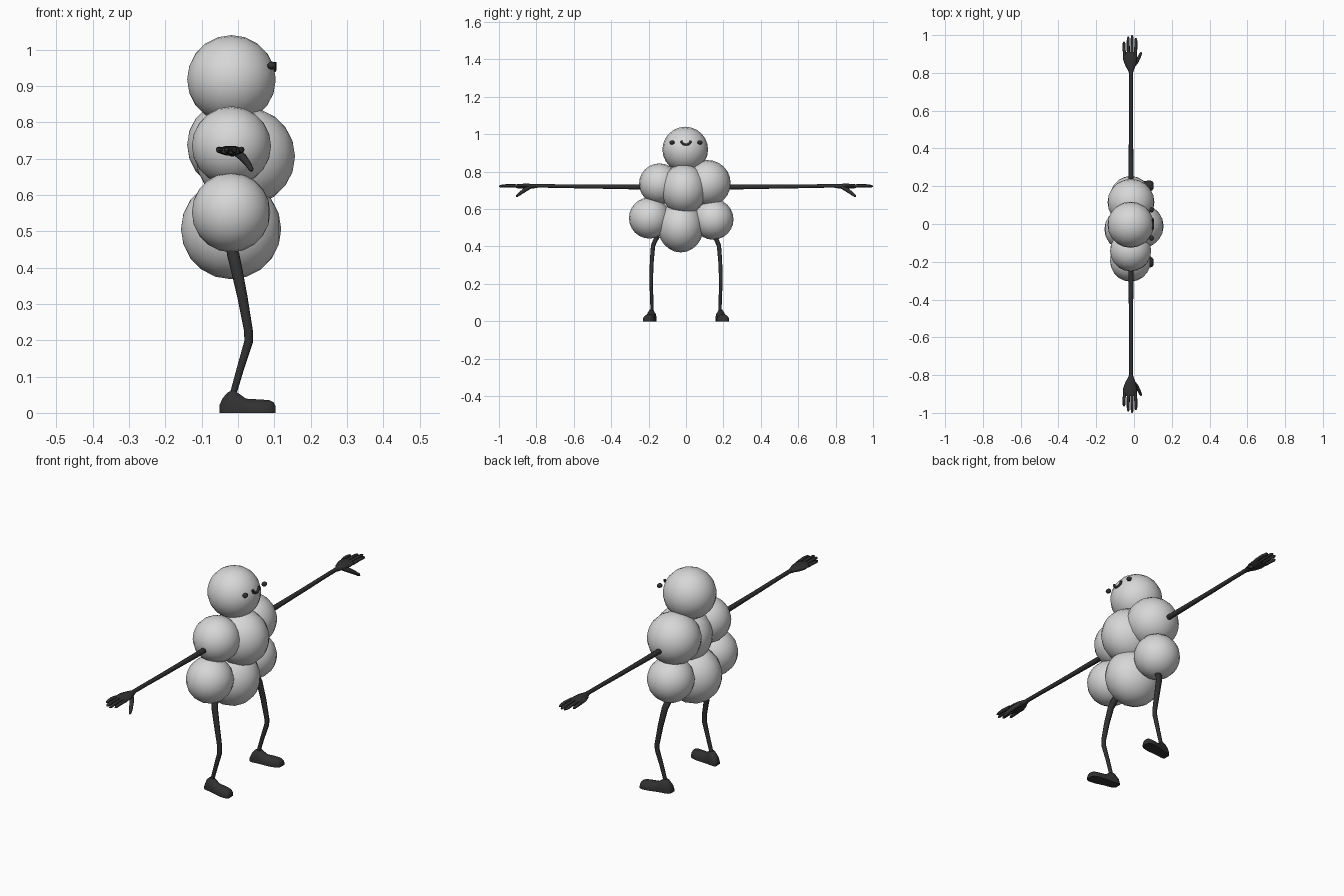
import bpy, bmesh, math
from mathutils import Vector, Matrix


def material(name, v):
    m = bpy.data.materials.new(name)
    m.diffuse_color = (v, v, v, 1)
    return m


PALE = material("pale grey", 0.68)
DARK = material("charcoal", 0.03)


def finish(bm, name, mat, angle=60):
    bmesh.ops.recalc_face_normals(bm, faces=bm.faces)
    me = bpy.data.meshes.new(name)
    bm.to_mesh(me)
    bm.free()
    ob = bpy.data.objects.new(name, me)
    bpy.context.collection.objects.link(ob)
    me.materials.append(mat)
    bpy.ops.object.select_all(action='DESELECT')
    ob.select_set(True)
    bpy.context.view_layer.objects.active = ob
    bpy.ops.object.shade_smooth_by_angle(angle=math.radians(angle))
    return ob


def ball(name, centre, radii, mat, segments=24, rings=10):
    # sphere with its poles facing front and back along x
    bm = bmesh.new()
    mtx = (Matrix.Translation(centre) @ Matrix.Diagonal((*radii, 1))
           @ Matrix.Rotation(math.pi / 2, 4, 'Y'))
    bmesh.ops.create_uvsphere(bm, u_segments=segments, v_segments=rings, radius=1, matrix=mtx)
    return finish(bm, name, mat)


def skin(bm, rings):
    # joins a list of equal point rings into a closed skin
    loops = [[bm.verts.new(p) for p in r] for r in rings]
    n = len(loops[0])
    for a, b in zip(loops, loops[1:]):
        for i in range(n):
            j = (i + 1) % n
            bm.faces.new((a[i], a[j], b[j], b[i]))
    bm.faces.new(loops[0])
    bm.faces.new(loops[-1])


def tube(bm, path, side, n=10):
    # path entries: (point, half width along side, half thickness)
    pts = [Vector(p[0]) for p in path]
    rings = []
    for k, (_, a, b) in enumerate(path):
        t = (pts[min(k + 1, len(pts) - 1)] - pts[max(k - 1, 0)]).normalized()
        u = Vector(side)
        u = (u - t * u.dot(t)).normalized()
        v = t.cross(u)
        rings.append([pts[k] + u * a * math.cos(w) + v * b * math.sin(w)
                      for w in (math.tau * i / n for i in range(n))])
    skin(bm, rings)


# head and body balls
ball("head", (-0.018, -0.004, 0.918), (0.122, 0.122, 0.122), PALE)
ball("chest_front", (0.02, -0.011, 0.706), (0.137, 0.123, 0.136), PALE)
ball("belly", (-0.019, -0.028, 0.506), (0.138, 0.123, 0.138), PALE)
ball("shoulder_ball_right", (-0.018, -0.142, 0.735), (0.109, 0.109, 0.109), PALE)
ball("shoulder_ball_left", (-0.016, 0.115, 0.738), (0.124, 0.124, 0.124), PALE)
ball("hip_ball_right", (-0.019, -0.195, 0.552), (0.108, 0.110, 0.110), PALE)
ball("hip_ball_left", (-0.018, 0.145, 0.545), (0.108, 0.109, 0.109), PALE)

# mouth
bm = bmesh.new()
arc = [math.pi * (1.0 + i / 10) for i in range(11)]
tube(bm, [((0.1, 0.025 * math.cos(w), 0.965 + 0.021 * math.sin(w)), 0.006, 0.006)
          for w in arc], (1, 0, 0), 8)
finish(bm, "mouth", DARK)

for s, tag in ((-1, "right"), (1, "left")):
    ball("eye_" + tag, (0.093, s * 0.075, 0.956), (0.012, 0.014, 0.011), DARK, 12, 8)

    # arm
    bm = bmesh.new()
    tube(bm, [((-0.016, s * y, z), r, r) for y, z, r in (
        (0.17, 0.718, 0.013), (0.30, 0.718, 0.013), (0.50, 0.720, 0.011),
        (0.53, 0.720, 0.011), (0.70, 0.723, 0.010), (0.82, 0.724, 0.010))], (1, 0, 0))
    finish(bm, "arm_" + tag, DARK)

    # hand: palm, four fingers and a drooping thumb
    bm = bmesh.new()
    tube(bm, [((x, s * y, 0.722), a, b) for x, y, a, b in (
        (-0.016, 0.795, 0.009, 0.009), (-0.016, 0.815, 0.016, 0.012),
        (-0.018, 0.84, 0.028, 0.014), (-0.021, 0.87, 0.036, 0.014),
        (-0.021, 0.90, 0.036, 0.012), (-0.021, 0.91, 0.031, 0.009))], (1, 0, 0))
    for x0, x1, tip in ((-0.048, -0.053, 0.965), (-0.029, -0.031, 0.992),
                        (-0.011, -0.010, 1.0), (0.007, 0.010, 0.985)):
        tube(bm, [((x0, s * 0.895, 0.723), 0.009, 0.009),
                  ((x1, s * (tip - 0.04), 0.725), 0.008, 0.008),
                  ((x1, s * (tip - 0.008), 0.722), 0.007, 0.007),
                  ((x1, s * tip, 0.721), 0.003, 0.003)], (1, 0, 0), 8)
    tube(bm, [((-0.005, s * 0.835, 0.718), 0.011, 0.011),
              ((0.014, s * 0.86, 0.703), 0.011, 0.011),
              ((0.028, s * 0.885, 0.685), 0.009, 0.009),
              ((0.036, s * 0.903, 0.671), 0.007, 0.007),
              ((0.038, s * 0.908, 0.666), 0.003, 0.003)], (1, 0, 0), 8)
    finish(bm, "hand_" + tag, DARK)

    # bent leg
    bm = bmesh.new()
    tube(bm, [((x, s * y, z), r, q) for x, y, z, r, q in (
        (-0.018, 0.150, 0.455, 0.015, 0.012), (-0.013, 0.163, 0.435, 0.017, 0.013),
        (-0.006, 0.176, 0.405, 0.016, 0.012), (0.012, 0.183, 0.32, 0.014, 0.011),
        (0.029, 0.186, 0.225, 0.012, 0.010), (0.029, 0.186, 0.195, 0.012, 0.010),
        (0.006, 0.183, 0.12, 0.010, 0.009), (-0.014, 0.182, 0.05, 0.009, 0.009))],
        (1, 0, 0))
    finish(bm, "leg_" + tag, DARK)

    # foot with a flat sole, toes turned slightly out
    bm = bmesh.new()
    rings = []
    for x, w, h in ((-0.051, 0.016, 0.022), (-0.042, 0.023, 0.042), (-0.028, 0.025, 0.058),
                    (-0.012, 0.025, 0.064), (0.004, 0.026, 0.053), (0.022, 0.028, 0.040),
                    (0.055, 0.032, 0.038), (0.085, 0.030, 0.036), (0.098, 0.023, 0.030),
                    (0.103, 0.015, 0.020)):
        y = s * (0.185 + 0.16 * (x + 0.012))
        rings.append([(x, y + w * u, h * v) for u, v in (
            (-1, 0), (-1, 0.35), (-0.8, 0.7), (-0.35, 0.98), (0.35, 0.98),
            (0.8, 0.7), (1, 0.35), (1, 0))])
    skin(bm, rings)
    finish(bm, "foot_" + tag, DARK, 50)
